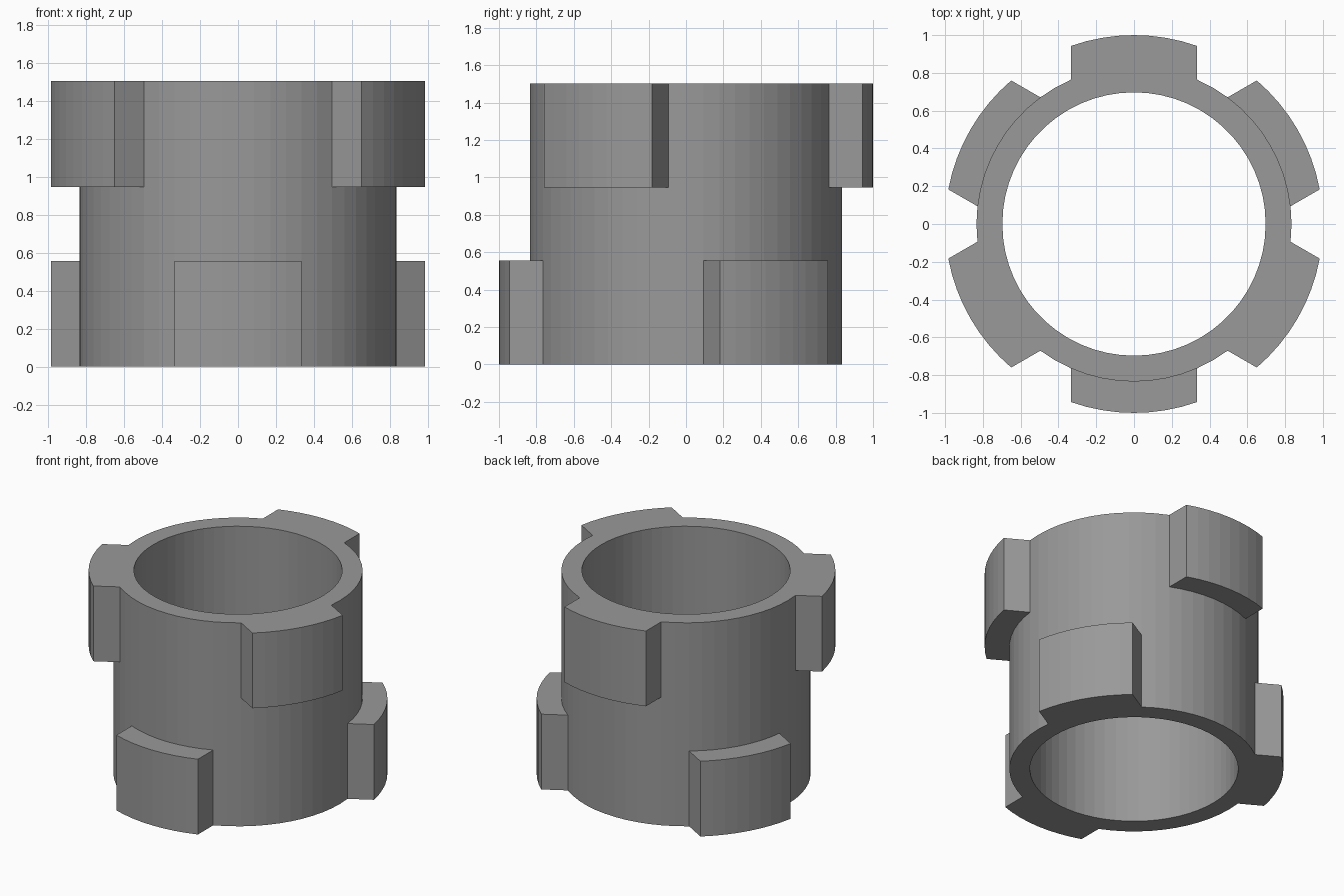
import bpy, bmesh
from math import sin, cos, asin, sqrt, radians

if "Cube" in bpy.data.objects:
    bpy.data.objects.remove(bpy.data.objects["Cube"])

BORE, WALL, LUG = 0.697, 0.834, 1.0       # radii
HALF = 0.333                              # half width of a lug
LEVELS = [0.0, 0.556, 0.947, 1.503]       # base, lower lug top, upper lug base, rim
LUG_STEPS, GAP_STEPS = 8, 2
edge = asin(HALF / WALL)
gap = radians(60) - 2 * edge

# Stations round the sleeve: (lug centre, angle from it)
stations = []
for k in range(6):
    centre = radians(30 + 60 * k)
    stations += [(centre, edge * (2 * i / LUG_STEPS - 1)) for i in range(LUG_STEPS)]
    stations += [(centre, edge + gap * i / GAP_STEPS) for i in range(GAP_STEPS)]
N = len(stations)
SECTOR = LUG_STEPS + GAP_STEPS

bm = bmesh.new()


def ring(radius, z):
    return [bm.verts.new((radius * cos(c + a), radius * sin(c + a), z)) for c, a in stations]


def lug_arc(k, z):
    """Outer edge of lug k; its sides are parallel."""
    verts = []
    c = radians(30 + 60 * k)
    for i in range(LUG_STEPS + 1):
        t = WALL * sin(edge * (2 * i / LUG_STEPS - 1))
        r = sqrt(LUG * LUG - t * t)
        verts.append(bm.verts.new((r * cos(c) - t * sin(c), r * sin(c) + t * cos(c), z)))
    return verts


def strip(a, b):
    for i in range(len(a) - 1):
        bm.faces.new((a[i], a[i + 1], b[i + 1], b[i]))


def closed(verts):
    return verts + verts[:1]


# Bore and flat annular ends
outer = [closed(ring(WALL, z)) for z in LEVELS]
inner = [closed(ring(BORE, z)) for z in (LEVELS[0], LEVELS[-1])]
strip(inner[1], inner[0])
strip(outer[0], inner[0])
strip(inner[1], outer[3])

# Outer wall, left open where lugs attach (lower lugs at 30, 150, 270 degrees)
for level in range(3):
    for i in range(N):
        k, step = divmod(i, SECTOR)
        has_lug = step < LUG_STEPS and level == (0 if k % 2 == 0 else 2)
        if not has_lug:
            strip(outer[level][i:i + 2], outer[level + 1][i:i + 2])

# Lugs alternate between the bottom and top of the sleeve
for k in range(6):
    level = 0 if k % 2 == 0 else 2
    s = k * SECTOR
    root_low = outer[level][s:s + LUG_STEPS + 1]
    root_high = outer[level + 1][s:s + LUG_STEPS + 1]
    low, high = lug_arc(k, LEVELS[level]), lug_arc(k, LEVELS[level + 1])
    strip(low, high)
    strip(root_low, low)
    strip(high, root_high)
    for e in (0, -1):
        bm.faces.new((root_low[e], low[e], high[e], root_high[e]))

bmesh.ops.recalc_face_normals(bm, faces=bm.faces)
mesh = bpy.data.meshes.new("lugged_sleeve")
bm.to_mesh(mesh)
bm.free()
sleeve = bpy.data.objects.new("lugged_sleeve", mesh)
bpy.context.collection.objects.link(sleeve)

# Dark grey finish
finish = bpy.data.materials.new("dark_grey")
finish.diffuse_color = (0.32, 0.32, 0.32, 1)
finish.use_nodes = True
finish.node_tree.nodes["Principled BSDF"].inputs["Base Color"].default_value = finish.diffuse_color
mesh.materials.append(finish)
